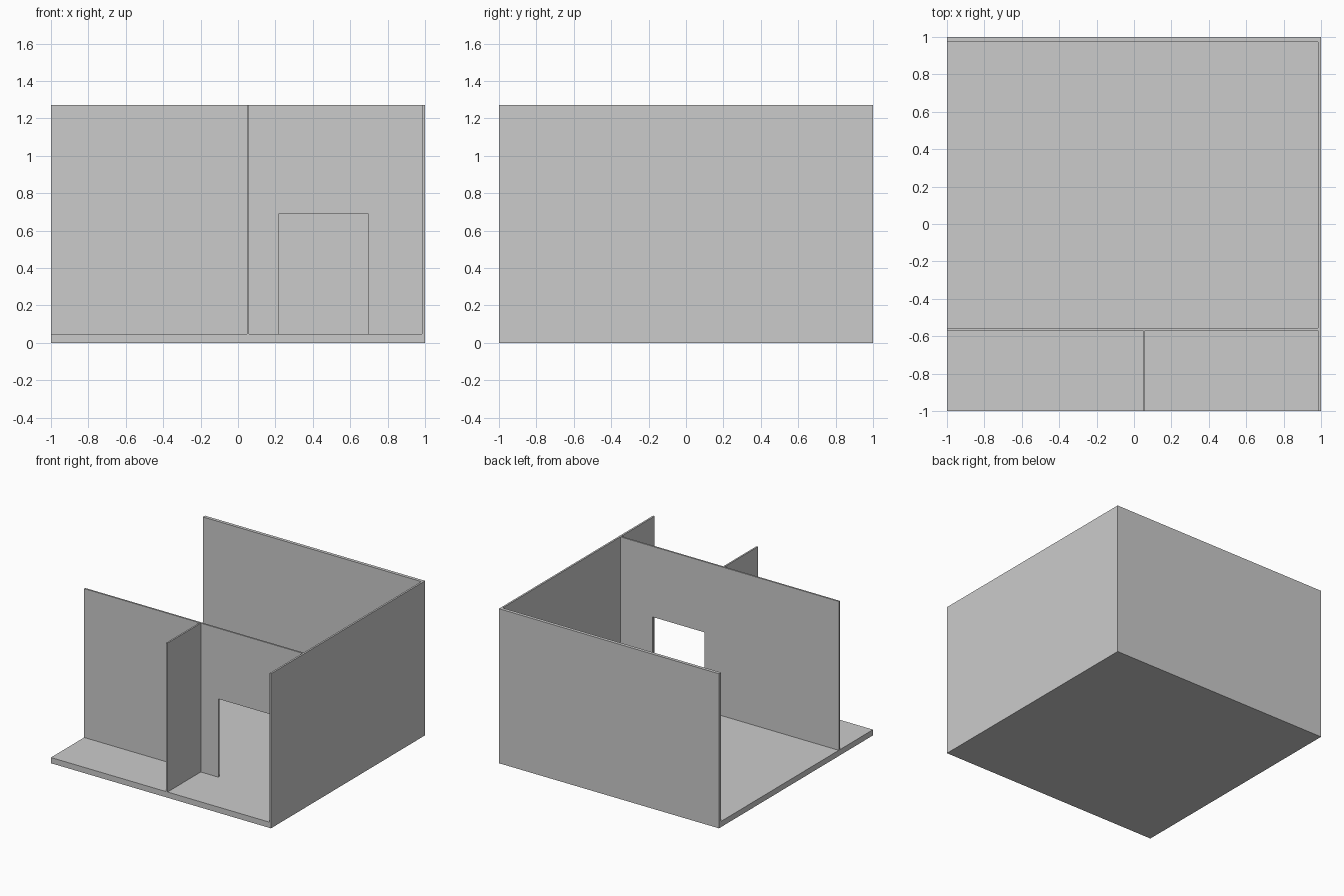
import bpy
import bmesh
from mathutils import Vector

cube = bpy.data.objects.get("Cube")
if cube:
    bpy.data.objects.remove(cube, do_unlink=True)

# Single plain grey finish
grey = bpy.data.materials.new("plain grey")
grey.use_nodes = True
colour = (0.6, 0.6, 0.6, 1)
grey.diffuse_color = colour
grey.node_tree.nodes["Principled BSDF"].inputs["Base Color"].default_value = colour


def slab(name, outline, depth):
    """Extrude a flat outline along the depth vector."""
    bm = bmesh.new()
    face = bm.faces.new([bm.verts.new(p) for p in outline])
    result = bmesh.ops.extrude_face_region(bm, geom=[face], use_keep_orig=True)
    moved = [v for v in result["geom"] if isinstance(v, bmesh.types.BMVert)]
    bmesh.ops.translate(bm, verts=moved, vec=Vector(depth))
    bmesh.ops.recalc_face_normals(bm, faces=bm.faces)
    mesh = bpy.data.meshes.new(name)
    bm.to_mesh(mesh)
    bm.free()
    mesh.materials.append(grey)
    obj = bpy.data.objects.new(name, mesh)
    bpy.context.collection.objects.link(obj)
    return obj


def box(name, x, y, z):
    """Build a box from its x, y and z ranges."""
    base = [(x[0], y[0], z[0]), (x[1], y[0], z[0]),
            (x[1], y[1], z[0]), (x[0], y[1], z[0])]
    return slab(name, base, (0, 0, z[1] - z[0]))


top = 1.27
floor_top = 0.047
side_inner = 0.985      # inner face of the side wall
back_inner = 0.973      # inner face of the back wall
mid_front, mid_back = -0.569, -0.555

# Floor and the two full-height outer walls
box("floor", (-1, side_inner), (-1, back_inner), (0, floor_top))
box("side_wall", (side_inner, 1), (-1, back_inner), (0, top))
box("back_wall", (-1, 1), (back_inner, 1), (0, top))

# Cross wall with a doorway cut down to the floor
door_left, door_right, door_top = 0.22, 0.695, 0.69
cross = [(-1, floor_top), (door_left, floor_top), (door_left, door_top),
         (door_right, door_top), (door_right, floor_top),
         (side_inner, floor_top), (side_inner, top), (-1, top)]
slab("cross_wall", [(x, mid_front, z) for x, z in cross],
     (0, mid_back - mid_front, 0))

# Short partition between the two front areas
box("front_partition", (0.047, 0.06), (-1, mid_front), (floor_top, top))
